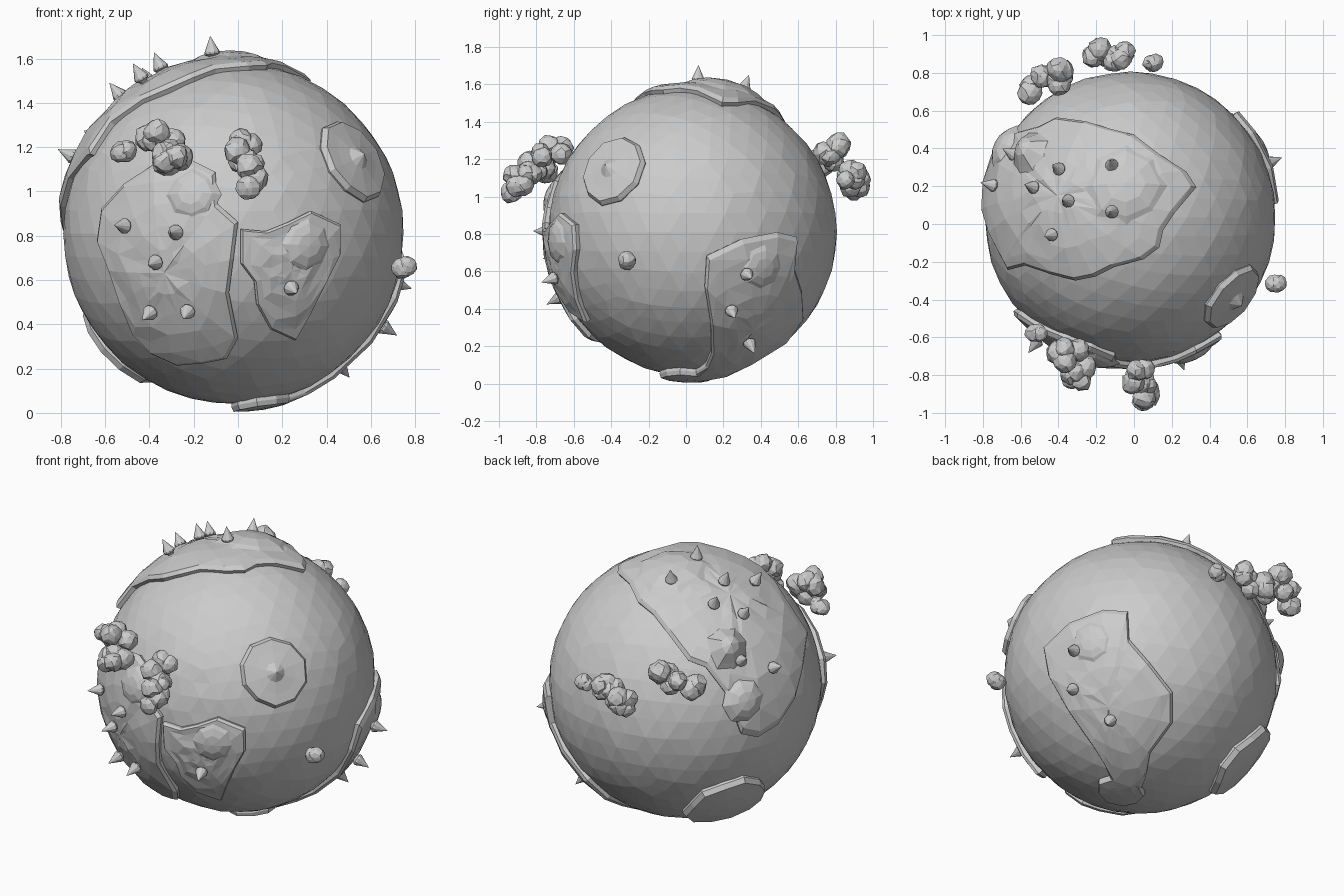
import bpy, bmesh, math, random
from mathutils import Vector, Matrix

if "Cube" in bpy.data.objects:
    bpy.data.objects.remove(bpy.data.objects["Cube"])

random.seed(4)
C = Vector((-0.02, 0.035, 0.81))   # planet centre
R = 0.77                           # sea level


def oblique(dx, dy, elev):
    e = math.radians(elev)
    h = Vector((dx, dy, 0)).normalized()
    d = h * math.cos(e) + Vector((0, 0, math.sin(e)))
    r = Vector((-h.y, h.x, 0))
    return r, d.cross(r), d, 0.0, 0.0


X, Y, Z = Vector((1, 0, 0)), Vector((0, 1, 0)), Vector((0, 0, 1))
VIEWS = {
    "front": (X, Z, -Y, C.x, C.z),
    "right": (Y, Z, X, C.y, C.z),
    "top": (X, Y, Z, C.x, C.y),
    "back_left": oblique(-0.56, 0.83, 22),
    "back_right": oblique(0.57, 0.82, -22),
}


def aim(view, a, b, rad=R):
    """Unit direction from the planet centre for a point seen in a view."""
    r, u, d, oa, ob = VIEWS[view]
    a, b = a - oa, b - ob
    depth = math.sqrt(max(0.0, rad * rad - a * a - b * b))
    return (r * a + u * b + d * depth).normalized()


def finish(bm, name):
    bmesh.ops.recalc_face_normals(bm, faces=bm.faces)
    me = bpy.data.meshes.new(name)
    bm.to_mesh(me)
    bm.free()
    ob = bpy.data.objects.new(name, me)
    bpy.context.collection.objects.link(ob)
    return ob


def patch(name, outline, profile, jitter=0.0, mid=None):
    """Land shell: rings from the middle out to the outline, heights from profile."""
    bm = bmesh.new()
    if mid is None:
        mid = sum(outline, Vector()).normalized()
    centre = bm.verts.new(C + mid * (R + profile[0][1]))
    prev = None
    n = len(outline)
    for t, h in profile[1:]:
        ring = []
        for o in outline:
            ang = mid.angle(o) * t
            axis = mid.cross(o).normalized()
            p = Matrix.Rotation(ang, 3, axis) @ mid
            k = random.uniform(-jitter, jitter) if t < 0.9 else 0
            ring.append(bm.verts.new(C + p * (R + h + k)))
        for i in range(n):
            j = (i + 1) % n
            if prev is None:
                bm.faces.new((centre, ring[i], ring[j]))
            else:
                bm.faces.new((prev[i], ring[i], ring[j], prev[j]))
        prev = ring
    bmesh.ops.triangulate(bm, faces=bm.faces)
    ob = finish(bm, name)
    if sum((f.normal.dot(f.center - C) for f in ob.data.polygons)) < 0:
        ob.data.flip_normals()
    return ob


def disc(mid, radius, n):
    side = mid.orthogonal().normalized()
    out = []
    for i in range(n):
        s = Matrix.Rotation(2 * math.pi * i / n, 3, mid) @ side
        out.append((mid * R + s * radius * random.uniform(0.92, 1.08)).normalized())
    return out


# Ocean ball
bm = bmesh.new()
bmesh.ops.create_icosphere(bm, subdivisions=4, radius=R)
for v in bm.verts:
    v.co = C + v.co * random.uniform(0.996, 1.004)
finish(bm, "ocean")

# Continents
H = 0.036
LAND = [(0, H), (0.2, H), (0.4, H), (0.6, H), (0.8, H), (0.95, H), (1.0, 0.022), (0.985, -0.03)]
north = [aim("top", a, b) for a, b in [
    (-0.42, -0.26), (-0.3, -0.29), (-0.2, -0.27), (-0.1, -0.22), (0.05, -0.18), (0.13, -0.12),
    (0.15, -0.03), (0.21, 0.06), (0.32, 0.19), (0.27, 0.27), (0.13, 0.36), (0, 0.46),
    (-0.12, 0.49), (-0.25, 0.53), (-0.4, 0.55)]]
north += [aim("back_left", a, b) for a, b in [
    (0.125, 0.12), (0.24, -0.03), (0.32, -0.25), (0.41, -0.27), (0.52, -0.2), (0.61, -0.06),
    (0.65, 0.1), (0.67, 0.26)]]
north += [aim("front", -0.65, 1.16), aim("front", -0.56, 1.3)]
patch("north_continent", north, LAND, 0.006)
patch("front_left_continent", [aim("front", a, b) for a, b in [
    (-0.62, 0.78), (-0.6, 0.92), (-0.5, 1.03), (-0.36, 1.12), (-0.22, 1.14), (-0.1, 1.08), (-0.09, 0.94),
    (0, 0.86), (-0.02, 0.7), (-0.04, 0.55), (0.0, 0.35), (-0.05, 0.26), (-0.15, 0.24),
    (-0.27, 0.23), (-0.38, 0.28), (-0.46, 0.36), (-0.52, 0.5), (-0.57, 0.65)]], LAND, 0.006)
patch("front_right_continent", [aim("front", a, b) for a, b in [
    (0.01, 0.83), (0.12, 0.82), (0.22, 0.86), (0.32, 0.91), (0.45, 0.85), (0.45, 0.72), (0.39, 0.6),
    (0.32, 0.46), (0.25, 0.34), (0.14, 0.39), (0.08, 0.5), (0.07, 0.6), (0.01, 0.68)]], LAND, 0.006)
patch("back_right_continent", [aim("back_right", a, b) for a, b in [
    (-0.27, 0.27), (-0.14, 0.26), (-0.13, 0.1), (-0.02, -0.02), (0.12, -0.18), (0.13, -0.34),
    (0.02, -0.5), (0.01, -0.62), (-0.02, -0.71), (-0.13, -0.69), (-0.22, -0.56), (-0.3, -0.46),
    (-0.44, -0.28), (-0.55, -0.09), (-0.58, 0.07), (-0.45, 0.2)]], LAND, 0.005)
patch("south_island", disc(Vector((0.12, -0.03, -0.77)).normalized(), 0.14, 9),
      [(0, H), (0.5, H), (0.92, H), (1, 0.015), (1, -0.03)])
patch("back_left_island", disc(Vector((-0.5, 0.3, -0.5)).normalized(), 0.25, 12),
      [(0, H), (0.45, H), (0.92, H + 0.005), (1, 0.015), (1, -0.03)])

# Crater island, hills and mountains
patch("crater_island", disc(aim("right", -0.4, 1.14), 0.2, 10),
      [(0, 0.065), (0.27, 0.028), (0.6, 0.025), (0.9, 0.03), (1, 0.008), (1, -0.03)])
HILL = lambda h: [(0, H + h), (0.4, H + h * 0.85), (0.7, H + h * 0.4), (1, H - 0.012)]
patch("mountain", disc(aim("top", -0.53, 0.37), 0.14, 8),
      [(0, H + 0.085), (0.35, H + 0.06), (0.7, H + 0.015), (1, H - 0.015)])
for name, view, a, b, rad, h in [
        ("pole_hill", "top", -0.04, 0.2, 0.24, 0.03),
        ("west_hill", "back_left", 0.33, -0.06, 0.13, 0.035),
        ("front_left_hill", "front", -0.2, 0.98, 0.13, 0.025),
        ("front_right_hill", "front", 0.3, 0.76, 0.13, 0.025),
        ("back_right_hill", "right", 0.4, 0.63, 0.13, 0.02)]:
    patch(name, disc(aim(view, a, b), rad, 8), HILL(h))


# Trees: turned teardrop cones pointing outwards
def tree(i, d):
    bm = bmesh.new()
    prof = [(0.012, -0.025), (0.02, -0.006), (0.034, 0.004), (0.035, 0.014), (0.022, 0.04), (0.0, 0.088)]
    prev = [bm.verts.new((r, 0, z)) for r, z in prof]
    edges = [bm.edges.new(p) for p in zip(prev, prev[1:])]
    bmesh.ops.spin(bm, geom=prev + edges, axis=(0, 0, 1), cent=(0, 0, 0), steps=10, angle=2 * math.pi)
    bmesh.ops.remove_doubles(bm, verts=bm.verts, dist=0.0005)
    q = d.to_track_quat('Z', 'Y').to_matrix().to_4x4()
    bm.transform(Matrix.Translation(C + d * (R + H + 0.006)) @ q)
    finish(bm, f"tree_{i}")


spots = [("top", p) for p in [(-0.66, 0.38), (-0.77, 0.21), (-0.55, 0.2), (-0.41, 0.3), (-0.36, 0.125),
                              (-0.12, 0.32), (-0.12, 0.065), (-0.45, -0.06)]]
spots += [("front", p) for p in [(-0.53, 0.845), (-0.29, 0.815), (-0.385, 0.675), (-0.41, 0.44),
                                 (-0.235, 0.445), (0.25, 0.555)]]
spots += [("right", p) for p in [(0.335, 0.575), (0.25, 0.375), (0.35, 0.195)]]
for i, (v, p) in enumerate(spots):
    tree(i, aim(v, p[0], p[1], 0.85))


# Clouds: clumps of faceted balls strung between two points
def cloud(name, a, b, size, spread, count):
    a, b = Vector(a), Vector(b)
    bm = bmesh.new()
    for i in range(count):
        t = i / max(1, count - 1)
        off = Vector([random.uniform(-1, 1) for _ in range(3)]).normalized() * spread
        p = a.lerp(b, t) + off * (1 if 0 < t < 1 else 0.3)
        m = Matrix.Translation(p) @ Matrix.Rotation(random.uniform(0, 6), 4, off if spread else X)
        res = bmesh.ops.create_icosphere(bm, subdivisions=2, radius=size * random.uniform(0.85, 1.1), matrix=m)
        for v in res["verts"]:
            v.co += Vector([random.uniform(-1, 1) for _ in range(3)]) * size * 0.1
    finish(bm, name)


cloud("front_cloud_left", (-0.36, -0.65, 1.26), (-0.29, -0.82, 1.15), 0.06, 0.055, 11)
cloud("front_cloud_right", (0.01, -0.77, 1.22), (0.04, -0.935, 1.03), 0.06, 0.045, 11)
cloud("back_cloud_left", (-0.535, 0.72, 1.17), (-0.385, 0.8, 1.27), 0.06, 0.05, 10)
cloud("back_cloud_middle", (-0.225, 0.89, 1.03), (-0.05, 0.905, 1.14), 0.06, 0.04, 10)
for name, p in [("front_puff", (-0.515, -0.58, 1.175)), ("back_puff", (0.1, 0.855, 1.08)),
                ("right_puff", (0.75, -0.315, 0.655))]:
    p = Vector(p)
    cloud(name, p - X * 0.012, p + X * 0.012 + Z * 0.008, 0.045, 0.01, 3)
